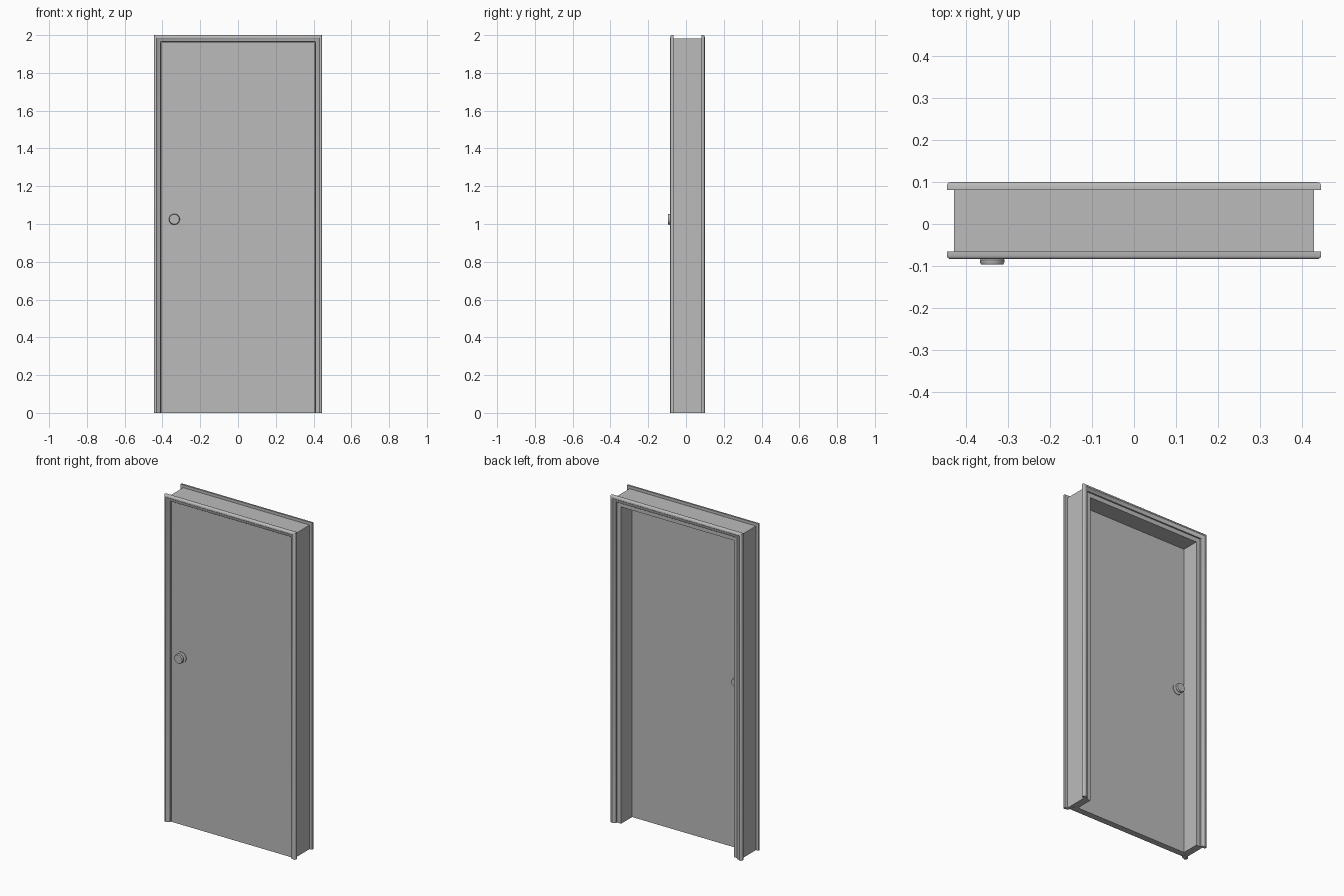
import bpy, bmesh, math

cube = bpy.data.objects.get("Cube")
if cube:
    bpy.data.objects.remove(cube, do_unlink=True)

HALF_W, TOP = 0.445, 2.0
JAMB_FRONT, JAMB_BACK = -0.065, 0.081
DOOR_BACK = -0.026

grey = bpy.data.materials.new("plain grey")
grey.use_nodes = True
grey.diffuse_color = (0.5, 0.5, 0.5, 1)
grey.node_tree.nodes["Principled BSDF"].inputs["Base Color"].default_value = (0.5, 0.5, 0.5, 1)


def finish(name, bm, smooth_angle=None):
    """Turn a bmesh into a named object with the shared material."""
    bmesh.ops.recalc_face_normals(bm, faces=bm.faces)
    mesh = bpy.data.meshes.new(name)
    bm.to_mesh(mesh)
    bm.free()
    mesh.materials.append(grey)
    obj = bpy.data.objects.new(name, mesh)
    bpy.context.collection.objects.link(obj)
    if smooth_angle:
        bpy.ops.object.select_all(action='DESELECT')
        obj.select_set(True)
        bpy.context.view_layer.objects.active = obj
        bpy.ops.object.shade_smooth_by_angle(angle=math.radians(smooth_angle))
    return obj


def surround(name, profile, smooth_angle=None):
    """Sweep an (inset, y) profile up, over and down the opening with mitred corners."""
    bm = bmesh.new()
    rings = []
    for side, at_top in ((-1, False), (-1, True), (1, True), (1, False)):
        rings.append([bm.verts.new((side * (HALF_W - inset), y, TOP - inset if at_top else 0))
                      for inset, y in profile])
    n = len(profile)
    for a, b in zip(rings, rings[1:]):
        for i in range(n):
            j = (i + 1) % n
            bm.faces.new((a[i], a[j], b[j], b[i]))
    bm.faces.new(rings[0])
    bm.faces.new(rings[-1])
    return finish(name, bm, smooth_angle)


def lathe(name, profile, x, z, y, direction, steps=32):
    """Turn a (radius, distance) profile about an axis along y."""
    bm = bmesh.new()
    rings = []
    for r, d in profile:
        rings.append([bm.verts.new((x + r * math.cos(math.tau * k / steps), y + direction * d,
                                    z + r * math.sin(math.tau * k / steps)))
                      for k in range(steps)])
    for a, b in zip(rings, rings[1:]):
        for k in range(steps):
            m = (k + 1) % steps
            bm.faces.new((a[k], a[m], b[m], b[k]))
    bm.faces.new(rings[0])
    bm.faces.new(rings[-1])
    return finish(name, bm, 35)


# Jamb with the door stop in one section
surround("jamb", [(0.017, JAMB_FRONT), (0.0375, JAMB_FRONT), (0.0375, DOOR_BACK),
                  (0.062, DOOR_BACK), (0.062, JAMB_BACK), (0.017, JAMB_BACK)])

# Moulded casings on both sides, rounded at the outer edge
casing = [(0, 0), (0, 0.011), (0.002, 0.015), (0.006, 0.018), (0.014, 0.0185),
          (0.018, 0.015), (0.032, 0.012), (0.035, 0.009), (0.035, 0)]
for name, face, direction in (("front_casing", JAMB_FRONT, -1), ("back_casing", JAMB_BACK, 1)):
    surround(name, [(inset, face + direction * d) for inset, d in casing], 35)

# Door leaf
bm = bmesh.new()
bmesh.ops.create_cube(bm, size=1)
height = TOP - 0.04
for v in bm.verts:
    v.co = (v.co.x * 2 * (HALF_W - 0.04),
            JAMB_FRONT if v.co.y < 0 else DOOR_BACK,
            (v.co.z + 0.5) * height)
finish("door_leaf", bm)

# Knobs on both faces of the door
knob = [(0.033, 0), (0.033, 0.003), (0.014, 0.005), (0.013, 0.012), (0.024, 0.016),
        (0.029, 0.020), (0.029, 0.026), (0.026, 0.0315)]
for name, face, direction in (("front_knob", JAMB_FRONT, -1), ("back_knob", DOOR_BACK, 1)):
    lathe(name, knob, -0.337, 1.025, face, direction)
